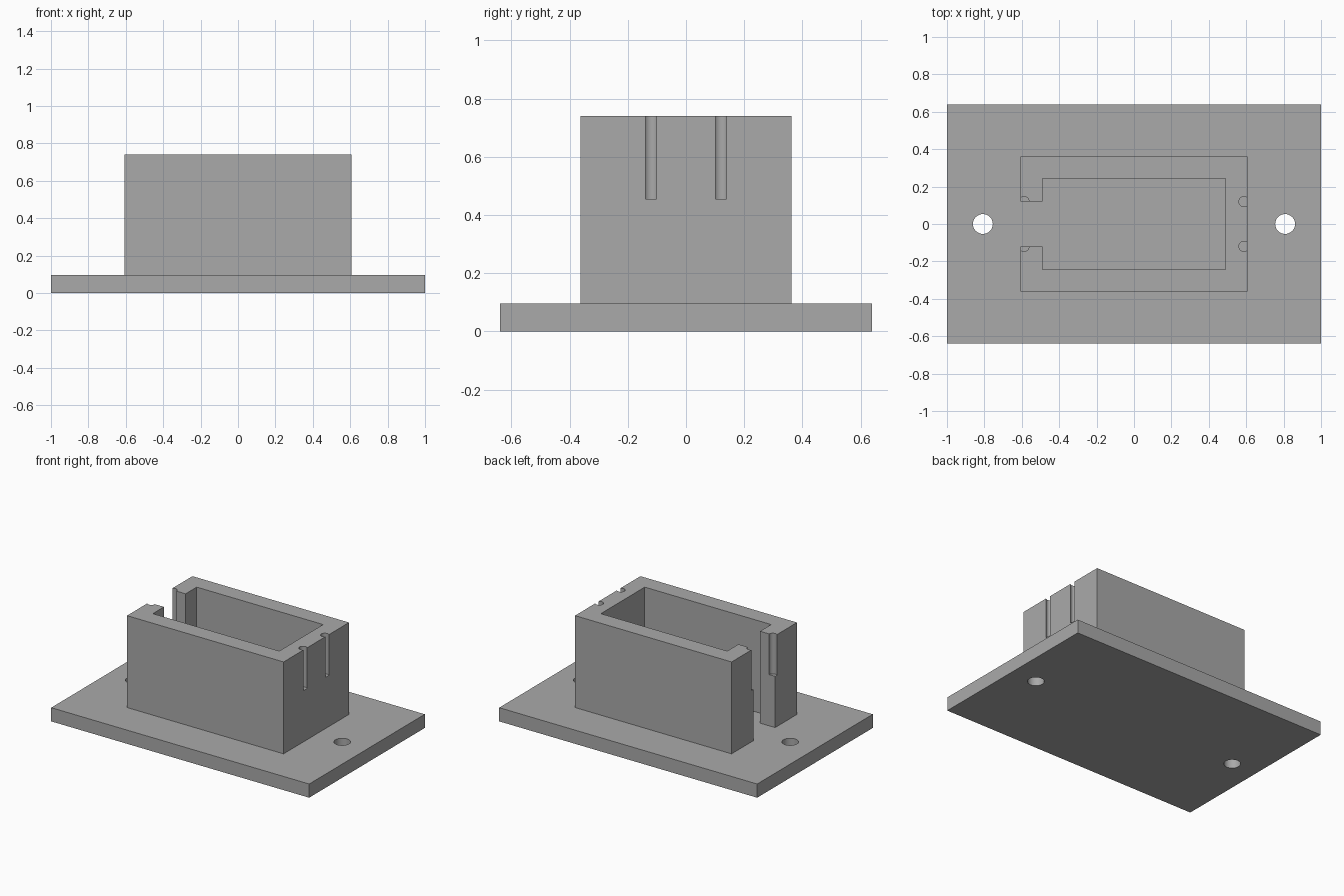
import bpy
import bmesh
from math import cos, sin, pi

cube = bpy.data.objects.get("Cube")
if cube:
    bpy.data.objects.remove(cube, do_unlink=True)

BASE_TOP, WALL_TOP, GROOVE_BOTTOM = 0.096, 0.74, 0.455
OUT_X, OUT_Y = 0.607, 0.362      # outer half sizes of the housing
IN_X, IN_Y = 0.49, 0.243         # inner half sizes of the housing
GAP = 0.12                       # half width of the slot in the left wall

grey = bpy.data.materials.new("plain grey")
grey.use_nodes = True
colour = (0.4, 0.4, 0.4, 1)
grey.diffuse_color = colour
grey.node_tree.nodes["Principled BSDF"].inputs["Base Color"].default_value = colour


def prism(name, outline, z0, z1):
    """Extrude a counter-clockwise outline upwards from z0 to z1."""
    bm = bmesh.new()
    bottom = bm.faces.new([bm.verts.new((x, y, z0)) for x, y in outline])
    top = bmesh.ops.extrude_face_region(bm, geom=[bottom])["geom"]
    verts = [v for v in top if isinstance(v, bmesh.types.BMVert)]
    bmesh.ops.translate(bm, verts=verts, vec=(0, 0, z1 - z0))
    bmesh.ops.recalc_face_normals(bm, faces=bm.faces)
    mesh = bpy.data.meshes.new(name)
    bm.to_mesh(mesh)
    bm.free()
    obj = bpy.data.objects.new(name, mesh)
    bpy.context.collection.objects.link(obj)
    mesh.materials.append(grey)
    return obj


def circle(x, y, r, n=32):
    return [(x + r * cos(2 * pi * i / n), y + r * sin(2 * pi * i / n)) for i in range(n)]


def cut(target, cutters):
    """Subtract the cutters for good, then remove them."""
    for c in cutters:
        c.hide_render = True
        mod = target.modifiers.new("cut", 'BOOLEAN')
        mod.operation, mod.solver, mod.object = 'DIFFERENCE', 'EXACT', c
    bpy.context.view_layer.update()
    graph = bpy.context.evaluated_depsgraph_get()
    mesh = bpy.data.meshes.new_from_object(target.evaluated_get(graph))
    target.modifiers.clear()
    target.data = mesh
    for c in cutters:
        bpy.data.objects.remove(c, do_unlink=True)
    bpy.ops.object.select_all(action='DESELECT')
    target.select_set(True)
    bpy.context.view_layer.objects.active = target
    bpy.ops.object.shade_smooth_by_angle(angle=0.6)


# Flat mounting plate with a screw hole at each end
plate = prism("base_plate", [(-1, -0.64), (1, -0.64), (1, 0.64), (-1, 0.64)], 0, BASE_TOP)
cut(plate, [prism("screw_hole", circle(s * 0.808, 0, 0.053), -0.1, 0.2) for s in (-1, 1)])

# Housing walls: a C-shaped outline, mirrored front to back
half = [(-OUT_X, -GAP), (-OUT_X, -OUT_Y), (OUT_X, -OUT_Y)]
inner = [(IN_X, -IN_Y), (-IN_X, -IN_Y), (-IN_X, -GAP)]
outline = (half + [(x, -y) for x, y in reversed(half)]
           + [(x, -y) for x, y in reversed(inner)] + inner)
housing = prism("housing_walls", outline, BASE_TOP, WALL_TOP)

# Round wire grooves in the upper part of both end walls
cut(housing, [prism("wire_groove", circle(sx * 0.588, sy * 0.12, 0.027), GROOVE_BOTTOM, 0.9)
              for sx in (-1, 1) for sy in (-1, 1)])
